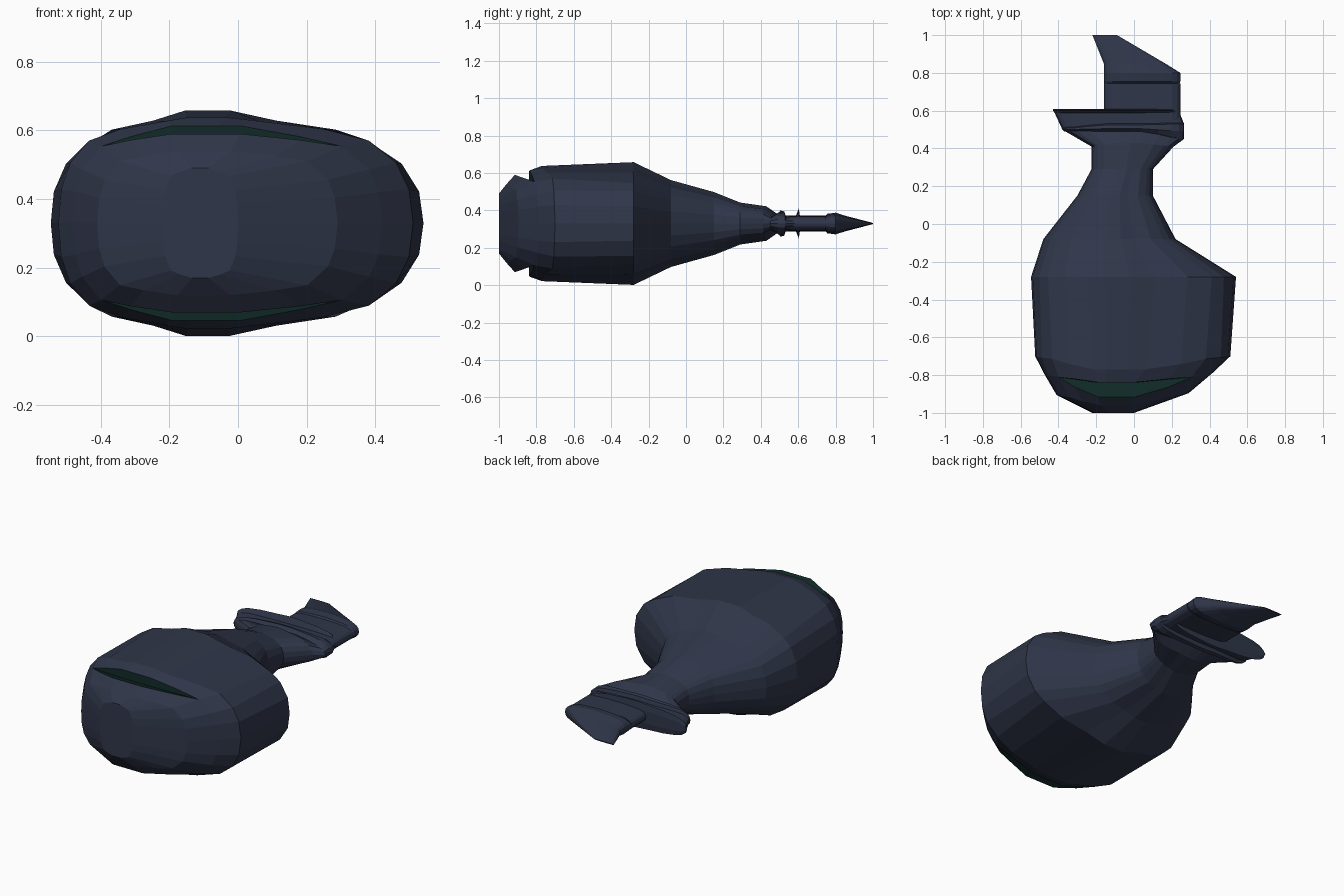
import bpy, bmesh

if "Cube" in bpy.data.objects:
    bpy.data.objects.remove(bpy.data.objects["Cube"])

ZC = 0.33  # height of the horizontal symmetry plane


def mat(name, rgb):
    m = bpy.data.materials.new(name)
    m.diffuse_color = (*rgb, 1)
    m.use_nodes = True
    m.node_tree.nodes["Principled BSDF"].inputs["Base Color"].default_value = m.diffuse_color
    return m


SLATE = mat("dark slate", (0.029, 0.037, 0.067))
GREEN = mat("deep green", (0.005, 0.022, 0.019))

# Quarter cross-sections from the side point to the crown: rounded and boxy
ROUND = [(1, 0), (.98, .28), (.9, .53), (.8, .66), (.6, .83), (.33, .91), (.12, 1)]
BOXY = [(1, 0), (.98, .35), (.93, .6), (.78, .86), (.55, .93), (.22, 1), (.1, 1)]
BOW = [1, .95, .9, .8, .4, 0, 0]  # how far each point follows the side's y
UPPER = [(i, 1, 1) for i in range(7)] + [(i, -1, 1) for i in range(6, -1, -1)]
ORDER = UPPER + [(i, sx, -1) for i, sx, _ in reversed(UPPER[1:-1])]


def ring(yc, yl, yr, xl, xr, c, h, b):
    """Closed section; yc/yl/yr are y at crown, left and right; b is boxiness."""
    pts = []
    for i, sx, sz in ORDER:
        u = ROUND[i][0] * (1 - b) + BOXY[i][0] * b
        v = ROUND[i][1] * (1 - b) + BOXY[i][1] * b
        x = c + u * (xr - c if sx > 0 else xl - c)
        y = yc + ((yr if sx > 0 else yl) - yc) * BOW[i]
        pts.append((x, y, ZC + sz * v * h))
    return pts


def flat(y, xl, xr, c, h, b=0.0):
    return ring(y, y, y, xl, xr, c, h, b)


def carve(base, ys, zs):
    """Copy of a ring with only the crown points moved, for the groove."""
    out = []
    for (i, sx, sz), (x, y, z) in zip(ORDER, base):
        if i >= 4:
            y, z = ys[i - 4], ZC + (z - ZC) * zs[i - 4]
        out.append((x, y, z))
    return out


def loft(name, rings, green_bands=()):
    bm = bmesh.new()
    vr = [[bm.verts.new(p) for p in r] for r in rings]
    n = len(ORDER)
    for k in range(len(vr) - 1):
        for j in range(n):
            f = bm.faces.new((vr[k][j], vr[k][(j + 1) % n],
                              vr[k + 1][(j + 1) % n], vr[k + 1][j]))
            f.material_index = 1 if k in green_bands else 0
    bm.faces.new(vr[0])
    bm.faces.new(vr[-1])
    bmesh.ops.remove_doubles(bm, verts=bm.verts[:], dist=0.0005)
    bmesh.ops.recalc_face_normals(bm, faces=bm.faces[:])
    me = bpy.data.meshes.new(name)
    bm.to_mesh(me)
    bm.free()
    me.materials.append(SLATE)
    me.materials.append(GREEN)
    ob = bpy.data.objects.new(name, me)
    bpy.context.collection.objects.link(ob)
    return ob


# Bulbous body with a lens-shaped green groove above and below the front lip
lip = ring(-.915, -.785, -.785, -.48, .42, -.11, .26, 1)
loft("body", [
    flat(-1.0, -.22, .0, -.11, .16, 1),
    ring(-.96, -.905, -.895, -.41, .29, -.11, .21, 1),
    lip,
    carve(lip, (-.822, -.84, -.84), (.94, .90, .90)),
    carve(lip, (-.82, -.838, -.838), (1.04, 1.09, 1.09)),
    ring(-.77, -.70, -.70, -.523, .51, -.10, .308, .6),
    flat(-.28, -.545, .54, -.10, .328),
    flat(-.08, -.48, .22, -.11, .232),
    flat(.15, -.30, .10, -.10, .168),
    flat(.29, -.225, .10, -.06, .112),
    ring(.43, .41, .41, -.225, .21, -.05, .092, 0),
    ring(.49, .50, .45, -.38, .265, -.05, .05, .5),
], green_bands=(2, 3))

# Flared collar: raised lower rim, flat web, thin upper rim
loft("collar", [
    ring(.485, .49, .45, -.37, .265, -.05, .045, .5),
    ring(.505, .50, .49, -.38, .265, -.05, .07, .6),
    ring(.525, .505, .53, -.382, .265, -.05, .065, .6),
    ring(.532, .51, .535, -.384, .263, -.05, .043, .6),
    flat(.588, -.42, .242, -.05, .043, .8),
    flat(.603, -.43, .23, -.05, .08, .3),
    flat(.609, -.43, .23, -.05, .04, .3),
])

# Flat stem behind the collar
loft("stem", [
    flat(.55, -.16, .245, .04, .043, 1),
    flat(.745, -.16, .245, .04, .043, 1),
])

# Rounded band and the slanted pointed tip
loft("tip", [
    flat(.74, -.16, .24, .04, .035, .6),
    flat(.755, -.16, .245, .04, .052, .6),
    flat(.80, -.16, .245, .04, .058, .6),
    flat(.85, -.16, .165, .0, .042, .6),
    flat(1.0, -.22, -.09, -.155, .003, .6),
])
